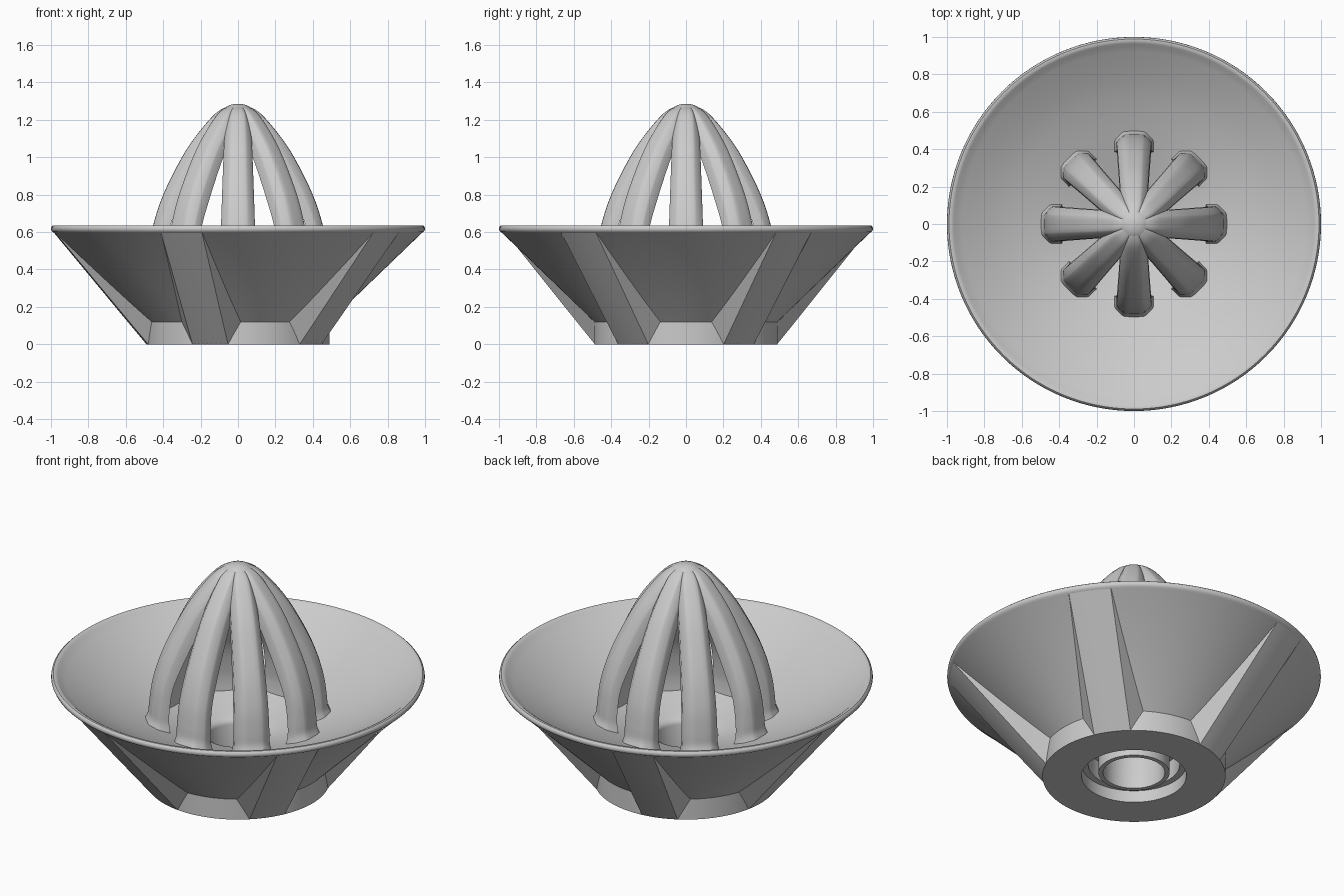
import bpy, bmesh
from math import sin, cos, asin, pi, radians

cube = bpy.data.objects.get("Cube")
if cube:
    bpy.data.objects.remove(cube, do_unlink=True)

grey = bpy.data.materials.new("light grey plastic")
grey.use_nodes = True
grey.diffuse_color = (0.6, 0.6, 0.6, 1)
grey.node_tree.nodes["Principled BSDF"].inputs["Base Color"].default_value = (0.6, 0.6, 0.6, 1)


def finish(bm, name, angle):
    bmesh.ops.remove_doubles(bm, verts=bm.verts, dist=0.0002)
    bmesh.ops.recalc_face_normals(bm, faces=bm.faces)
    mesh = bpy.data.meshes.new(name)
    bm.to_mesh(mesh)
    bm.free()
    mesh.materials.append(grey)
    obj = bpy.data.objects.new(name, mesh)
    bpy.context.collection.objects.link(obj)
    bpy.ops.object.select_all(action='DESELECT')
    obj.select_set(True)
    bpy.context.view_layer.objects.active = obj
    bpy.ops.object.shade_smooth_by_angle(angle=radians(angle))


def loft(name, sections, angle=30, cap=True):
    """Skin closed cross-sections in order."""
    bm = bmesh.new()
    rings = [[bm.verts.new(p) for p in s] for s in sections]
    n = len(rings[0])
    pairs = list(zip(rings, rings[1:]))
    if not cap:
        pairs.append((rings[-1], rings[0]))
    for a, b in pairs:
        for i in range(n):
            j = (i + 1) % n
            bm.faces.new((a[i], a[j], b[j], b[i]))
    if cap:
        bm.faces.new(rings[0])
        bm.faces.new(rings[-1])
    finish(bm, name, angle)


def lathe(name, profile, steps=128):
    """Revolve a closed profile about z."""
    turns = [2 * pi * i / steps for i in range(steps)]
    loft(name, [[(r * cos(t), r * sin(t), z) for r, z in profile]
                for t in turns], angle=40, cap=False)


def smooth_path(keys, steps=4):
    """Catmull-Rom interpolation of rows of values."""
    rows = []
    for i in range(len(keys) - 1):
        p = [keys[max(0, min(len(keys) - 1, i + k))] for k in (-1, 0, 1, 2)]
        for s in range(steps):
            t = s / steps
            rows.append([0.5 * (2 * b + (c - a) * t + (2 * a - 5 * b + 4 * c - d) * t * t
                                + (3 * b - a - 3 * c + d) * t ** 3)
                         for a, b, c, d in zip(*p)])
    return rows + [keys[-1]]


# Bowl with base ring, rounded rim, dished floor, drain tube and stepped recess
RIM = [(0.985, 0.597), (0.995, 0.603), (1.0, 0.615), (0.998, 0.627),
       (0.989, 0.635), (0.977, 0.635), (0.965, 0.628)]
FLOOR = smooth_path([(0.95, 0.615), (0.84, 0.55), (0.72, 0.487), (0.6, 0.435),
                     (0.49, 0.393), (0.35, 0.343), (0.19, 0.288)], 3)
TUBE = [(0.172, 0.277), (0.165, 0.258), (0.165, 0.02), (0.19, 0.02), (0.19, 0.18),
        (0.245, 0.18), (0.245, 0.07), (0.28, 0.07)]
lathe("bowl", [(0.28, 0), (0.49, 0), (0.49, 0.12)] + RIM + FLOOR + TUBE)

# Five tapered buttresses on the outside of the bowl
LEG_KEYS = [(0, 0.49, 0.49, 0.1, 0.1),
            (0.12, 0.59, 0.49, 0.103, 0.166),
            (0.595, 0.983, 0.983, 0.115, 0.117)]


def leg_section(turn, z, outer, root, w_outer, w_root):
    a, b = asin(w_outer / outer), asin(w_root / root)
    arc = [(outer, a * k / 4) for k in range(-4, 5)]
    loop = [(root - 0.04, -b), (root, -b)] + arc + [(root, b), (root - 0.04, b)]
    return [(r * cos(turn + t), r * sin(turn + t), z) for r, t in loop]


for i in range(5):
    loft("buttress_%d" % (i + 1),
         [leg_section(pi + i * 2 * pi / 5, *k) for k in LEG_KEYS], angle=12)

# Eight arched ribs: outer radius, outer z, inner radius, inner z, half width
RIB_KEYS = [(0.03, 1.278, 0.02, 1.14, 0.035),
            (0.075, 1.263, 0.055, 1.13, 0.055),
            (0.13, 1.225, 0.10, 1.11, 0.066),
            (0.22, 1.12, 0.16, 1.04, 0.074),
            (0.30, 1.0, 0.22, 0.94, 0.079),
            (0.40, 0.8, 0.313, 0.75, 0.086),
            (0.455, 0.63, 0.37, 0.61, 0.091),
            (0.475, 0.5, 0.39, 0.47, 0.094),
            (0.482, 0.43, 0.39, 0.40, 0.096),
            (0.50, 0.385, 0.385, 0.35, 0.106),
            (0.50, 0.35, 0.385, 0.32, 0.106)]
# Chamfered half cross-section: sideways share, depth share
HALF = [(0.25, 0), (0.5, 0.02), (0.62, 0.07), (0.94, 0.38), (1, 0.48), (1, 1)]
SECTION = [(-s, d) for s, d in reversed(HALF)] + HALF
rib_rows = smooth_path(RIB_KEYS)


def rib_section(turn, ro, zo, ri, zi, w):
    pts = []
    for s, d in SECTION:
        r, z, side = ro + (ri - ro) * d, zo + (zi - zo) * d, s * w
        pts.append((r * cos(turn) - side * sin(turn),
                    r * sin(turn) + side * cos(turn), z))
    return pts


for i in range(8):
    loft("rib_%d" % (i + 1), [rib_section(i * pi / 4, *row) for row in rib_rows], angle=50)

# Rounded tip joining the ribs, sunk between them further down
lathe("reamer_tip", [(0, 1.286), (0.03, 1.283), (0.058, 1.273), (0.085, 1.252),
                     (0.11, 1.222), (0.135, 1.182), (0.145, 1.15), (0.1, 1.12), (0, 1.14)], 64)
